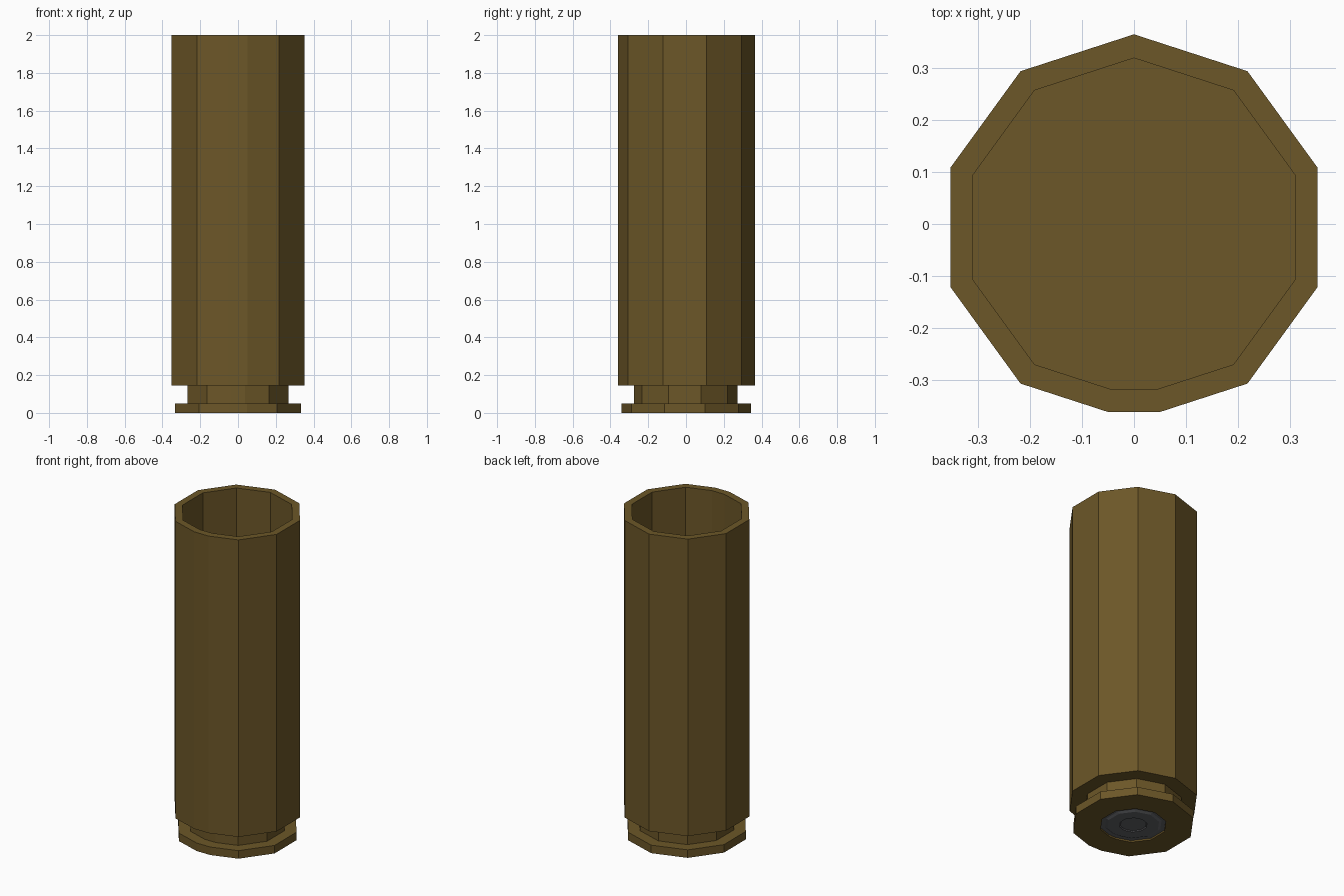
import bpy, bmesh, math

cube = bpy.data.objects.get("Cube")
if cube:
    bpy.data.objects.remove(cube)

SIDES = 10
CENTRE_Y = -0.0065


def make_material(name, rgb):
    mat = bpy.data.materials.new(name)
    mat.use_nodes = True
    colour = (*rgb, 1.0)
    mat.diffuse_color = colour
    mat.node_tree.nodes["Principled BSDF"].inputs["Base Color"].default_value = colour
    return mat


def unit_outline():
    """Decagon with a corner at the back and the front corner cut flat."""
    points = []
    for i in range(SIDES):
        a = math.pi / 2 + i * math.tau / SIDES
        if i == SIDES // 2:
            points += [(-0.135, -0.956), (0.135, -0.956)]
        else:
            points.append((math.cos(a), math.sin(a)))
    return points


def lathe(name, profile, mat):
    """Stack scaled outlines along a (radius, z) profile and cap both ends."""
    bm = bmesh.new()
    outline = unit_outline()
    rings = [[bm.verts.new((x * r, y * r + CENTRE_Y, z)) for x, y in outline]
             for r, z in profile]
    n = len(outline)
    for low, high in zip(rings, rings[1:]):
        for i in range(n):
            j = (i + 1) % n
            bm.faces.new((low[i], low[j], high[j], high[i]))
    bm.faces.new(rings[0][::-1])
    bm.faces.new(rings[-1])
    bmesh.ops.recalc_face_normals(bm, faces=bm.faces)
    mesh = bpy.data.meshes.new(name)
    bm.to_mesh(mesh)
    bm.free()
    mesh.materials.append(mat)
    obj = bpy.data.objects.new(name, mesh)
    bpy.context.collection.objects.link(obj)
    return obj


brass = make_material("dark brass", (0.150, 0.095, 0.021))
steel = make_material("primer grey", (0.118, 0.122, 0.132))

# Hollow case: primer pocket, rim, extractor groove, wall, mouth, inside floor
lathe("case", [
    (0.19, 0.015), (0.19, 0.0),
    (0.35, 0.0), (0.35, 0.05),
    (0.28, 0.05), (0.28, 0.145),
    (0.3705, 0.145), (0.3705, 2.0),
    (0.325, 2.0), (0.325, 0.16),
], brass)

# Primer: bevelled disc with a shallow dent in the middle
lathe("primer", [
    (0.075, 0.008), (0.08, 0.003),
    (0.15, 0.003), (0.165, 0.01),
    (0.19, 0.01), (0.19, 0.015),
], steel)
